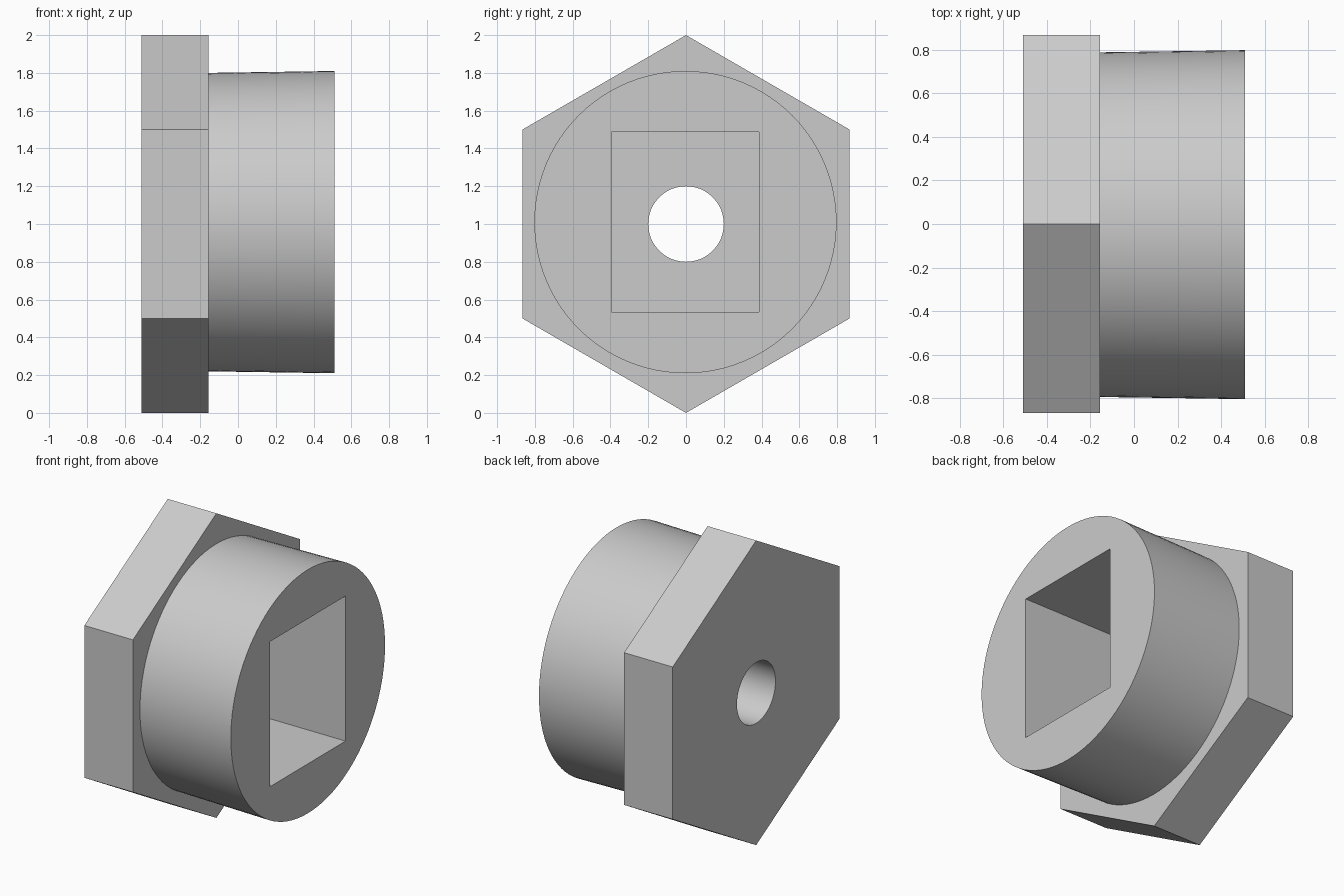
import bpy, bmesh, math

old = bpy.data.objects.get("Cube")
if old:
    bpy.data.objects.remove(old, do_unlink=True)

# One plain grey for the whole fitting
grey = bpy.data.materials.new("plain grey")
grey.use_nodes = True
color = (0.6, 0.6, 0.6, 1)
grey.diffuse_color = color
grey.node_tree.nodes["Principled BSDF"].inputs["Base Color"].default_value = color


def ring(radius, sides, y=0.0, z=1.0):
    """Regular outline in the YZ plane with one corner pointing up."""
    steps = [math.tau * i / sides for i in range(sides)]
    return [(y - radius * math.sin(a), z + radius * math.cos(a)) for a in steps]


def loft(name, x0, x1, start, end=None):
    """Solid running along X between two matching outlines."""
    bm = bmesh.new()
    a = [bm.verts.new((x0, y, z)) for y, z in start]
    b = [bm.verts.new((x1, y, z)) for y, z in (end or start)]
    bm.faces.new(a)
    bm.faces.new(b)
    n = len(a)
    for i in range(n):
        j = (i + 1) % n
        bm.faces.new((a[i], a[j], b[j], b[i]))
    bmesh.ops.recalc_face_normals(bm, faces=bm.faces)
    mesh = bpy.data.meshes.new(name)
    bm.to_mesh(mesh)
    bm.free()
    mesh.materials.append(grey)
    obj = bpy.data.objects.new(name, mesh)
    bpy.context.collection.objects.link(obj)
    return obj


def cut(obj, cutter):
    """Subtract the cutter, bake the result and discard the cutter."""
    cutter.hide_render = True
    mod = obj.modifiers.new("cut", "BOOLEAN")
    mod.operation = "DIFFERENCE"
    mod.solver = "EXACT"
    mod.object = cutter
    bpy.ops.object.select_all(action="DESELECT")
    bpy.context.view_layer.objects.active = obj
    obj.select_set(True)
    bpy.ops.object.modifier_apply(modifier=mod.name)
    bpy.data.objects.remove(cutter, do_unlink=True)
    bpy.ops.object.shade_smooth_by_angle(angle=math.radians(30))


BACK, SEAT, TIP = -0.51, -0.157, 0.51

# Hexagonal flange with a round through hole
flange = loft("hex_flange", BACK, SEAT, ring(1.0, 6))
cut(flange, loft("hole_cutter", BACK - 0.1, SEAT + 0.1, ring(0.2, 64)))

# Round collar, slightly wider at the tip, with a rectangular socket
collar = loft("round_collar", SEAT, TIP,
              ring(0.79, 96, -0.003, 1.01), ring(0.8, 96, -0.003, 1.01))
socket = [(-0.395, 0.535), (0.387, 0.535), (0.387, 1.487), (-0.395, 1.487)]
cut(collar, loft("socket_cutter", SEAT - 0.1, TIP + 0.1, socket))

# Open the collar where it sits on the flange
bm = bmesh.new()
bm.from_mesh(collar.data)
seat_faces = [f for f in bm.faces if f.normal.x < -0.9]
bmesh.ops.delete(bm, geom=seat_faces, context="FACES")
bm.to_mesh(collar.data)
bm.free()
